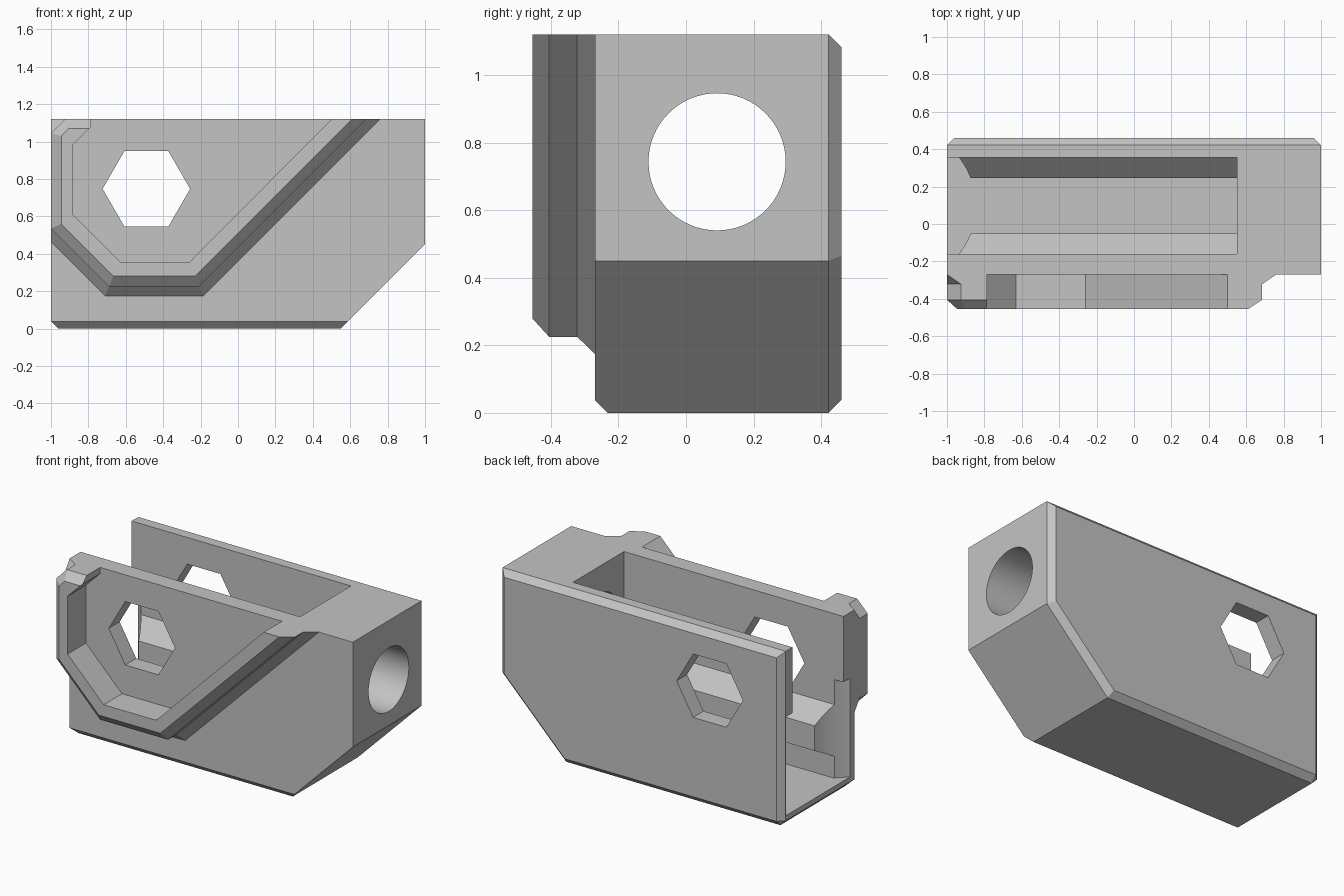
import bpy, bmesh, math
from mathutils import Vector

cube = bpy.data.objects.get("Cube")
if cube:
    bpy.data.objects.remove(cube, do_unlink=True)

grey = bpy.data.materials.new("plain grey")
grey.use_nodes = True
COLOUR = (0.55, 0.55, 0.55, 1)
grey.diffuse_color = COLOUR
grey.node_tree.nodes["Principled BSDF"].inputs["Base Color"].default_value = COLOUR

TOP, FRONT, BACK = 1.12, -0.27, 0.46
MID = 0.0975  # centre line of the channel


def loft(name, rings, chamfer=None, width=0.038):
    """Skin matching rings of points, cap both ends, chamfer the edges picked by a rule."""
    bm = bmesh.new()
    loops = [[bm.verts.new(p) for p in ring] for ring in rings]
    n = len(loops[0])
    for a, b in zip(loops, loops[1:]):
        for i in range(n):
            j = (i + 1) % n
            bm.faces.new((a[i], a[j], b[j], b[i]))
    bm.faces.new(loops[0])
    bm.faces.new(loops[-1])
    bmesh.ops.recalc_face_normals(bm, faces=bm.faces)
    if chamfer:
        edges = [e for e in bm.edges if chamfer(*(v.co for v in e.verts))]
        bmesh.ops.bevel(bm, geom=edges, offset=width, segments=1,
                        affect='EDGES', clamp_overlap=True)
    mesh = bpy.data.meshes.new(name)
    bm.to_mesh(mesh)
    bm.free()
    mesh.materials.append(grey)
    obj = bpy.data.objects.new(name, mesh)
    bpy.context.collection.objects.link(obj)
    return obj


def along_y(outline, y):
    return [Vector((x, y, z)) for x, z in outline]


def along_x(outline, x):
    return [Vector((x, y, z)) for y, z in outline]


def circle(cx, cy, r, sides):
    return [(cx + r * math.cos(math.tau * i / sides),
             cy + r * math.sin(math.tau * i / sides)) for i in range(sides)]


def combine(target, other, operation):
    mod = target.modifiers.new(operation.lower(), 'BOOLEAN')
    mod.operation, mod.solver, mod.object = operation, 'EXACT', other
    bpy.context.view_layer.objects.active = target
    bpy.ops.object.modifier_apply(modifier=mod.name)
    bpy.data.objects.remove(other, do_unlink=True)


# Main block: sloped lower corner, chamfered back rim and bottom edges
def block_chamfer(a, b):
    at_back = min(a.y, b.y) > BACK - 0.01
    bottom_front = max(a.z, b.z) < 0.01 and max(a.y, b.y) < FRONT + 0.01
    bottom_end = max(a.z, b.z) < 0.01 and max(a.x, b.x) < -0.99
    return at_back or bottom_front or bottom_end


side = [(-1, 0), (0.55, 0), (1, 0.45), (1, TOP), (-1, TOP)]
housing = loft("housing", [along_y(side, FRONT), along_y(side, BACK)], block_chamfer)

# Raised front rim with a flared foot and a chamfered lip
foot = [(0.76, TOP), (-0.185, 0.175), (-0.71, 0.175), (-1, 0.465),
        (-1, 1.119), (-0.999, TOP), (-0.785, TOP), (0, TOP)]
wall = [(0.685, TOP), (-0.21, 0.225), (-0.69, 0.225), (-1, 0.535),
        (-1, 1.045), (-0.925, TOP), (-0.785, TOP), (0, TOP)]
lip = [(0.61, TOP), (-0.23, 0.28), (-0.665, 0.28), (-0.945, 0.56),
       (-0.945, 1.03), (-0.905, 1.07), (-0.785, 1.07), (0, TOP)]
rim = loft("front_rim", [along_y(foot, -0.2), along_y(foot, FRONT), along_y(wall, -0.322),
                         along_y(wall, -0.405), along_y(lip, -0.455)])
combine(housing, rim, 'UNION')

# Pocket inside the rim, open at the top
pocket = [(0.5, TOP), (-0.26, 0.355), (-0.63, 0.355), (-0.885, 0.61),
          (-0.885, 0.98), (-0.785, 1.08), (-0.785, 1.3), (0.68, 1.3)]
combine(housing, loft("pocket_cutter", [along_y(pocket, FRONT), along_y(pocket, -0.6)]),
        'DIFFERENCE')

# Channel open at the top and one end, with a rail left on each side
half = [(0.2575, 1.3), (0.2575, 0.54), (0.1475, 0.43), (0.1475, 0.27),
        (0.2575, 0.21), (0.2575, 0.07)]
channel = [(MID + y, z) for y, z in half] + [(MID - y, z) for y, z in reversed(half)]
combine(housing, loft("channel_cutter", [along_x(channel, -1.2), along_x(channel, 0.55)]),
        'DIFFERENCE')

# Rounded clearance at the open end
arc = circle(-1.267, MID, 0.42, 96)
combine(housing, loft("round_cutter", [[Vector((x, y, z)) for x, y in arc]
                                       for z in (0.07, 0.7)]), 'DIFFERENCE')

# Hexagonal hole through both walls
hexagon = circle(-0.49, 0.747, 0.234, 6)
combine(housing, loft("hex_cutter", [along_y(hexagon, -0.7), along_y(hexagon, 0.7)]),
        'DIFFERENCE')

# Round bore through the solid end
bore = circle(0.092, 0.743, 0.203, 64)
combine(housing, loft("bore_cutter", [along_x(bore, 0.3), along_x(bore, 1.2)]),
        'DIFFERENCE')

bpy.ops.object.select_all(action='DESELECT')
housing.select_set(True)
bpy.context.view_layer.objects.active = housing
bpy.ops.object.shade_smooth_by_angle(angle=math.radians(20))
